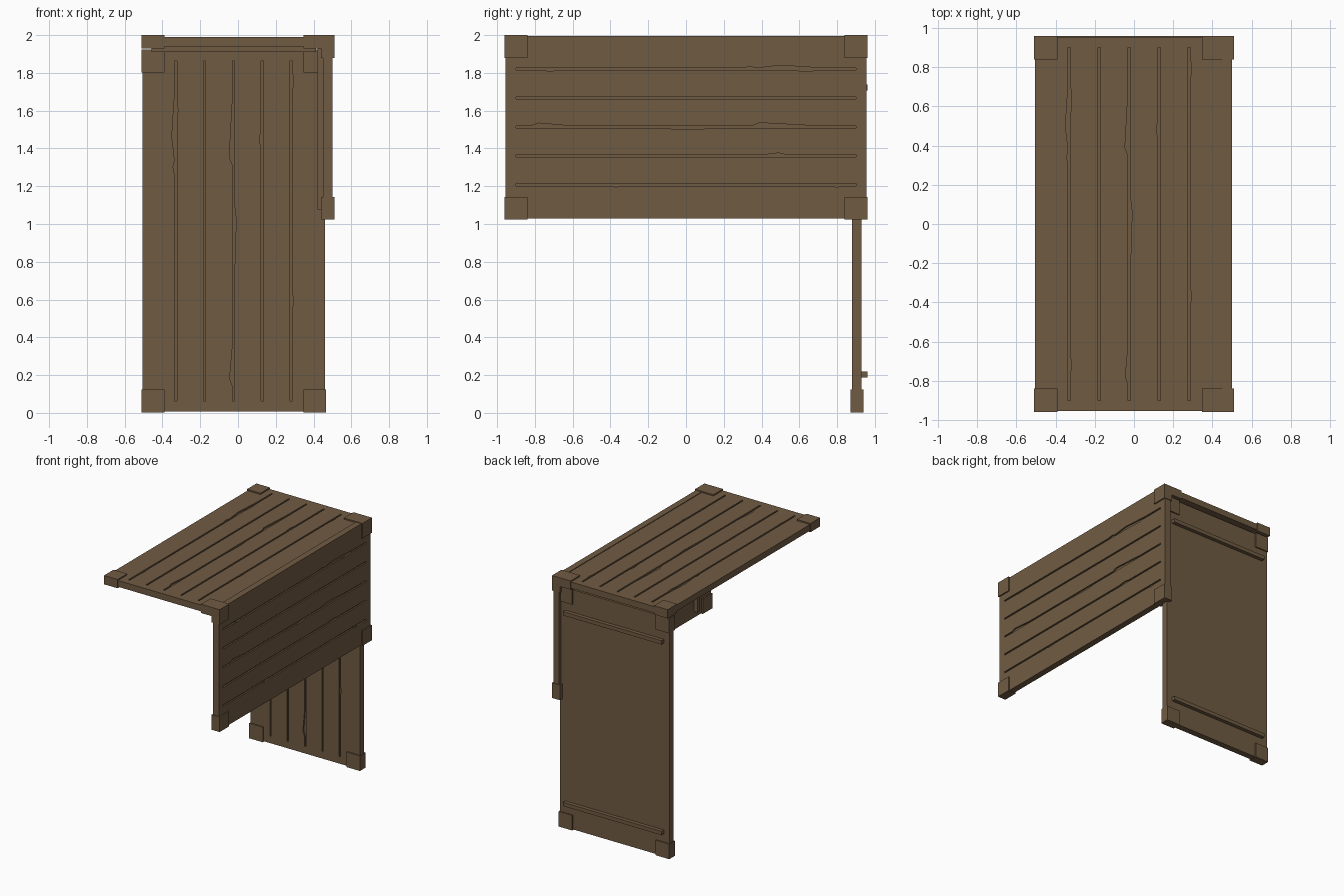
import bpy, bmesh
from math import pi
from mathutils import Matrix

cube = bpy.data.objects.get("Cube")
if cube:
    bpy.data.objects.remove(cube)

HALF_W, HALF_L = 0.488, 0.96   # half width and length of one panel
CAP, THICK = 0.12, 0.07        # corner cap side and thickness
SLAB = 0.05                    # board thickness
DEPTH = 0.012                  # groove depth

wood = bpy.data.materials.new("brown wood")
wood.use_nodes = True
colour = (0.162, 0.105, 0.055, 1)
wood.diffuse_color = colour
wood.node_tree.nodes["Principled BSDF"].inputs["Base Color"].default_value = colour


def add_box(bm, size, centre):
    bmesh.ops.create_cube(bm, size=1, matrix=Matrix.Translation(centre) @ Matrix.Diagonal((*size, 1)))


def add_prism(bm, outline, low, high):
    face = bm.faces.new([bm.verts.new((x, y, low)) for x, y in outline])
    result = bmesh.ops.extrude_face_region(bm, geom=[face])
    top = [v for v in result["geom"] if isinstance(v, bmesh.types.BMVert)]
    bmesh.ops.translate(bm, verts=top, vec=(0, 0, high - low))


def finish(bm, name):
    bmesh.ops.recalc_face_normals(bm, faces=bm.faces)
    mesh = bpy.data.meshes.new(name)
    bm.to_mesh(mesh)
    bm.free()
    mesh.materials.append(wood)
    return mesh


def make_object(name, mesh):
    obj = bpy.data.objects.new(name, mesh)
    bpy.context.collection.objects.link(obj)
    return obj


# Worn spots widening each groove: (side, start, peak, end, width)
wear = [
    [(-1, 0.38, 0.5, 0.72, 0.014), (-1, 0.3, 0.34, 0.37, 0.008),
     (1, 0.56, 0.64, 0.7, 0.006), (1, -0.76, -0.72, -0.68, 0.005)],
    [],
    [(-1, -0.82, -0.78, -0.62, 0.014), (-1, 0.35, 0.39, 0.68, 0.016),
     (1, -0.2, 0.06, 0.13, 0.008)],
    [(-1, 0.42, 0.49, 0.53, 0.009)],
    [(1, -0.41, -0.37, -0.33, 0.006), (1, 0.74, 0.8, 0.84, 0.006)],
]


def groove_edge(centre, side, spots):
    base = centre + side * 0.006
    points = [(base, -0.9)]
    for s, start, peak, end, width in sorted(spots, key=lambda spot: spot[1]):
        if s == side:
            points += [(base, start), (base + side * width, peak), (base, end)]
    return points + [(base, 0.9)]


# Grooved board
bm = bmesh.new()
add_box(bm, (2 * HALF_W - 0.01, 2 * HALF_L - 0.01, SLAB), (0, 0, 0))
board = make_object("board", finish(bm, "board"))
bm = bmesh.new()
for i, spots in enumerate(wear):
    centre = (i - 2) * 0.153 - 0.002
    outline = groove_edge(centre, 1, spots) + groove_edge(centre, -1, spots)[::-1]
    add_prism(bm, outline, SLAB / 2 - DEPTH, SLAB)
cutter = make_object("groove_cutter", finish(bm, "groove_cutter"))
cutter.hide_render = True
cut = board.modifiers.new("grooves", "BOOLEAN")
cut.operation = "DIFFERENCE"
cut.solver = "EXACT"
cut.object = cutter
board_mesh = bpy.data.meshes.new_from_object(
    board.evaluated_get(bpy.context.evaluated_depsgraph_get()))
bpy.data.objects.remove(board)
bpy.data.objects.remove(cutter)

# Four corner caps
bm = bmesh.new()
for sx in (-1, 1):
    for sy in (-1, 1):
        add_box(bm, (CAP, CAP, THICK), (sx * (HALF_W - CAP / 2), sy * (HALF_L - CAP / 2), 0))
caps_mesh = finish(bm, "corner_caps")

# Two battens on the plain face
bm = bmesh.new()
for sy in (-1, 1):
    add_box(bm, (0.87, 0.03, 0.032), (0, sy * 0.76, -SLAB / 2 - 0.014))
battens_mesh = finish(bm, "battens")

# The same panel serves as top, side and back
placements = {
    "top": Matrix.Translation((-0.022, 0, 1.965)),
    "side": Matrix.Translation((0.475, 0, 1.512)) @ Matrix.Rotation(pi / 2, 4, "Y"),
    "back": Matrix.Translation((-0.022, 0.905, 0.963)) @ Matrix.Rotation(pi / 2, 4, "X"),
}
for place, matrix in placements.items():
    for part, mesh in (("board", board_mesh), ("corner_caps", caps_mesh), ("battens", battens_mesh)):
        make_object(f"{place}_{part}", mesh).matrix_world = matrix
